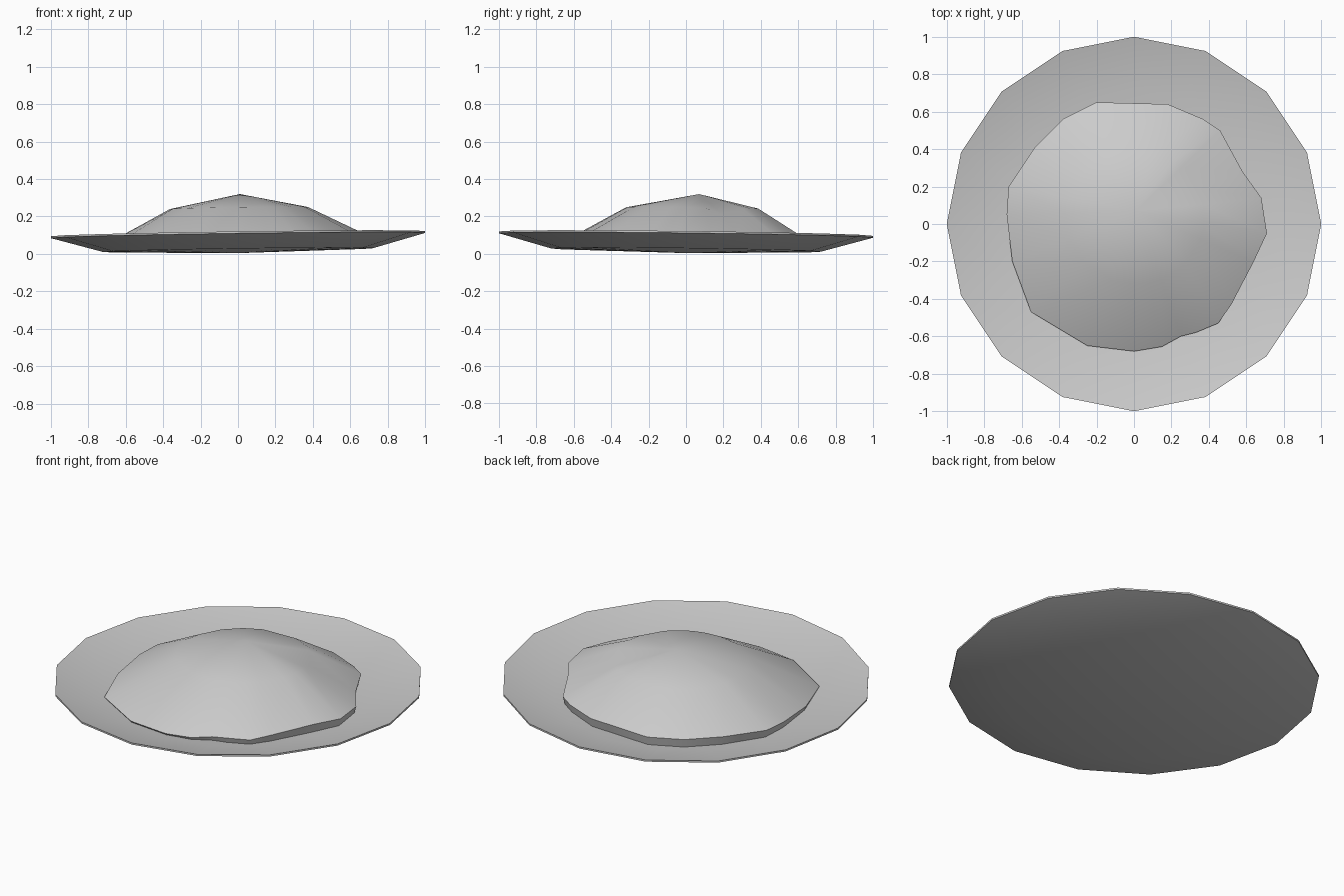
import bpy, bmesh, math

if "Cube" in bpy.data.objects:
    bpy.data.objects.remove(bpy.data.objects["Cube"])

def tilt(x, y, z):
    # the whole dish leans slightly toward back-left
    return (x, y, z + 0.014 * x - 0.012 * y)

def loft(name, rings, top=None, bottom=None, angle=35):
    bm = bmesh.new()
    vr = [[bm.verts.new(tilt(*p)) for p in r] for r in rings]
    n = len(vr[0])
    for a, b in zip(vr, vr[1:]):
        for i in range(n):
            j = (i + 1) % n
            bm.faces.new((a[i], a[j], b[j], b[i]))
    for ring, p in ((vr[0], bottom), (vr[-1], top)):
        if p:
            c = bm.verts.new(tilt(*p))
            for i in range(n):
                bm.faces.new((ring[i], ring[(i + 1) % n], c))
    bmesh.ops.recalc_face_normals(bm, faces=bm.faces)
    me = bpy.data.meshes.new(name)
    bm.to_mesh(me)
    bm.free()
    ob = bpy.data.objects.new(name, me)
    bpy.context.collection.objects.link(ob)
    bpy.context.view_layer.objects.active = ob
    ob.select_set(True)
    bpy.ops.object.shade_smooth_by_angle(angle=math.radians(angle))
    ob.select_set(False)
    return ob

def circle(r, z, n=16):
    return [(r * math.cos(2 * math.pi * i / n), r * math.sin(2 * math.pi * i / n), z) for i in range(n)]

# Shallow 16-sided plate: underside, thin rim, inner dish
loft("plate", [circle(0.72, 0.02), circle(1.0, 0.098), circle(1.0, 0.108), circle(0.72, 0.036)],
     top=(0, 0, 0.025), bottom=(0, 0, 0.004))

# Irregular food mound: outline, edge height (low where it thins into the plate)
outline = [(.71, -.05, .08), (.68, .14, .075), (.58, .28, .09), (.46, .5, .08), (.37, .56, .08),
           (.18, .64, .085), (-.2, .65, .085), (-.38, .56, .085), (-.53, .41, .085),
           (-.67, .2, .08), (-.68, .05, .075), (-.65, -.2, .06), (-.55, -.47, .045),
           (-.25, -.65, .045), (0, -.68, .045), (.15, -.655, .05), (.25, -.6, .06),
           (.33, -.58, .065), (.45, -.53, .065), (.52, -.43, .075), (.64, -.2, .085)]
peak = (0.01, 0.07)

def shoulder(x, y):
    # broad shoulder with a valley at the right-back and ridges beside it
    a = math.atan2(y, x)
    groove = math.exp(-((a - 0.5) / 0.22) ** 2)
    r = 0.37 - 0.02 * math.sin(a)**2 * (y < 0)
    return (r * math.cos(a) + 0.005, r * math.sin(a) + 0.03, 0.245 - 0.035 * groove)

skirt = [(x * .98, y * .98, 0.025) for x, y, z in outline]
mid = [shoulder(x, y) for x, y, z in outline]
loft("food_mound", [skirt, outline, mid], top=(*peak, 0.32), angle=50)
